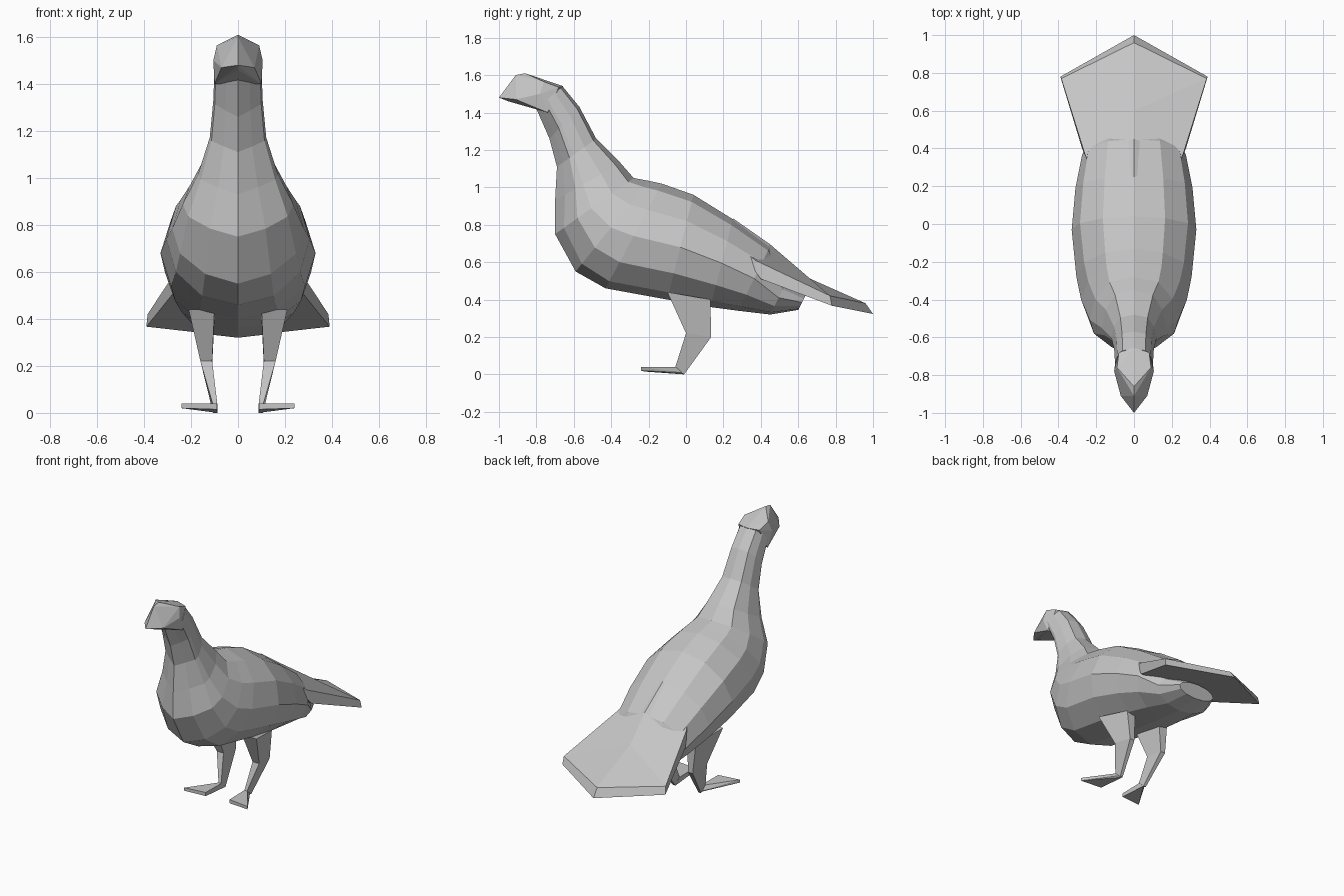
import bpy, bmesh, math
from mathutils import Vector

cube = bpy.data.objects.get("Cube")
if cube:
    bpy.data.objects.remove(cube, do_unlink=True)

grey = bpy.data.materials.new("plain grey")
grey.use_nodes = True
COLOUR = (0.56, 0.56, 0.56, 1)
grey.diffuse_color = COLOUR
grey.node_tree.nodes["Principled BSDF"].inputs["Base Color"].default_value = COLOUR


def finish(name, bm, mirror=False):
    """Optionally mirror across x, fix normals, and make a flat-shaded object."""
    if mirror:
        geom = bm.verts[:] + bm.edges[:] + bm.faces[:]
        bmesh.ops.mirror(bm, geom=geom, axis='X', merge_dist=0.0005)
        bmesh.ops.remove_doubles(bm, verts=bm.verts[:], dist=0.0005)
    bmesh.ops.recalc_face_normals(bm, faces=bm.faces[:])
    mesh = bpy.data.meshes.new(name)
    bm.to_mesh(mesh)
    bm.free()
    mesh.materials.append(grey)
    obj = bpy.data.objects.new(name, mesh)
    bpy.context.collection.objects.link(obj)
    return obj


def loft(bm, rings, closed):
    """Join rows of points with quads and cap both ends."""
    rows = [[bm.verts.new(p) for p in ring] for ring in rings]
    n = len(rows[0])
    for a, b in zip(rows, rows[1:]):
        for i in range(n if closed else n - 1):
            j = (i + 1) % n
            bm.faces.new((a[i], a[j], b[j], b[i]))
    bm.faces.new(rows[0])
    bm.faces.new(rows[-1])


def hull(name, points, mirror=False):
    bm = bmesh.new()
    for x, y, z in points:
        bm.verts.new((x, y, z))
        if mirror and x:
            bm.verts.new((-x, y, z))
    bmesh.ops.convex_hull(bm, input=bm.verts[:])
    bmesh.ops.dissolve_limit(bm, angle_limit=0.03, verts=bm.verts[:], edges=bm.edges[:])
    return finish(name, bm)


# Body and neck: back point, breast point, half width, share of neck profile
STATIONS = [
    ((-.66, 1.54), (-.80, 1.42), .10, 1),
    ((-.57, 1.43), (-.73, 1.26), .105, 1),
    ((-.48, 1.26), (-.69, 1.11), .12, 1),
    ((-.35, 1.13), (-.70, .93), .17, .9),
    ((-.28, 1.05), (-.70, .75), .235, .5),
    ((-.20, 1.035), (-.59, .55), .28, .2),
    ((-.13, 1.02), (-.43, .46), .305, 0),
    ((.04, .96), (-.10, .40), .33, 0),
    ((.25, .83), (.13, .36), .31, 0),
    ((.45, .685), (.28, .34), .275, 0),
    ((.54, .50), (.45, .32), .21, 0),
    ((.64, .425), (.60, .345), .14, 0),
]
NECK = [(0, 0), (.07, .6), (.3, .88), (.58, 1), (.68, .94), (.84, .5), (1, 0)]
ROUND = [((1 - math.cos(i * math.pi / 6)) / 2, math.sin(i * math.pi / 6)) for i in range(7)]

rings = []
for top, low, width, neck in STATIONS:
    top, low = Vector((0, *top)), Vector((0, *low))
    ring = []
    for (tn, wn), (tr, wr) in zip(NECK, ROUND):
        point = top.lerp(low, tr + (tn - tr) * neck)
        point.x = 0 if tr in (0, 1) else width * (wr + (wn - wr) * neck)
        if wr < 1e-6:
            point.x = 0
        ring.append(point)
    rings.append(ring)
bm = bmesh.new()
loft(bm, rings, closed=False)
finish("body", bm, mirror=True)

# Head with a blunt pointed beak
hull("head", [
    (0, -.655, 1.54), (.08, -.68, 1.535), (.09, -.76, 1.565), (0, -.86, 1.61),
    (0, -.91, 1.60), (.105, -.78, 1.50), (.10, -.74, 1.40), (0, -.80, 1.425),
    (.07, -.91, 1.47), (0, -1, 1.48), (0, -.95, 1.46),
], mirror=True)

# Fanned tail with a ridge running off the back
TAIL = dict(
    back=(0, .25, .835), ridge=(0, .45, .695), ridge_end=(0, .60, .54), tip=(0, .96, .38),
    hip=(.22, .27, .69), edge=(.26, .37, .61), corner=(.385, .77, .42),
    edge_low=(.275, .40, .51), corner_low=(.39, .78, .367), tip_low=(0, 1, .323),
    root_low=(0, .40, .51),
)
TAIL_FACES = [
    "back hip edge ridge", "ridge edge corner ridge_end", "ridge_end corner tip",
    "hip edge_low edge", "edge edge_low corner_low corner",
    "corner corner_low tip_low tip", "root_low tip_low corner_low edge_low",
    "back root_low edge_low hip",
]
bm = bmesh.new()
v = {key: bm.verts.new(p) for key, p in TAIL.items()}
for face in TAIL_FACES:
    bm.faces.new([v[key] for key in face.split()])
finish("tail", bm, mirror=True)

# Legs: height and depth of front and back edges, inner and outer x
LEG = [
    ((-.10, .44), (.13, .40), .10, .21),
    ((0, .22), (.135, .20), .11, .16),
    ((-.06, .03), (-.01, 0), .087, .105),
]
for side, s in (("left", 1), ("right", -1)):
    bm = bmesh.new()
    loft(bm, [[(s * inner, *front), (s * outer, *front),
               (s * (inner + outer) / 2 + s * .01, *back), (s * inner, *back)]
              for front, back, inner, outer in LEG], closed=True)
    finish(side + "_leg", bm)
    # Flat foot splayed outwards
    hull(side + "_foot", [
        (s * .087, -.01, 0), (s * .105, -.02, .01), (s * .087, -.05, .04),
        (s * .105, -.05, .04), (s * .09, -.22, .015), (s * .09, -.22, .04),
        (s * .24, -.24, .02), (s * .24, -.24, .04),
    ])
